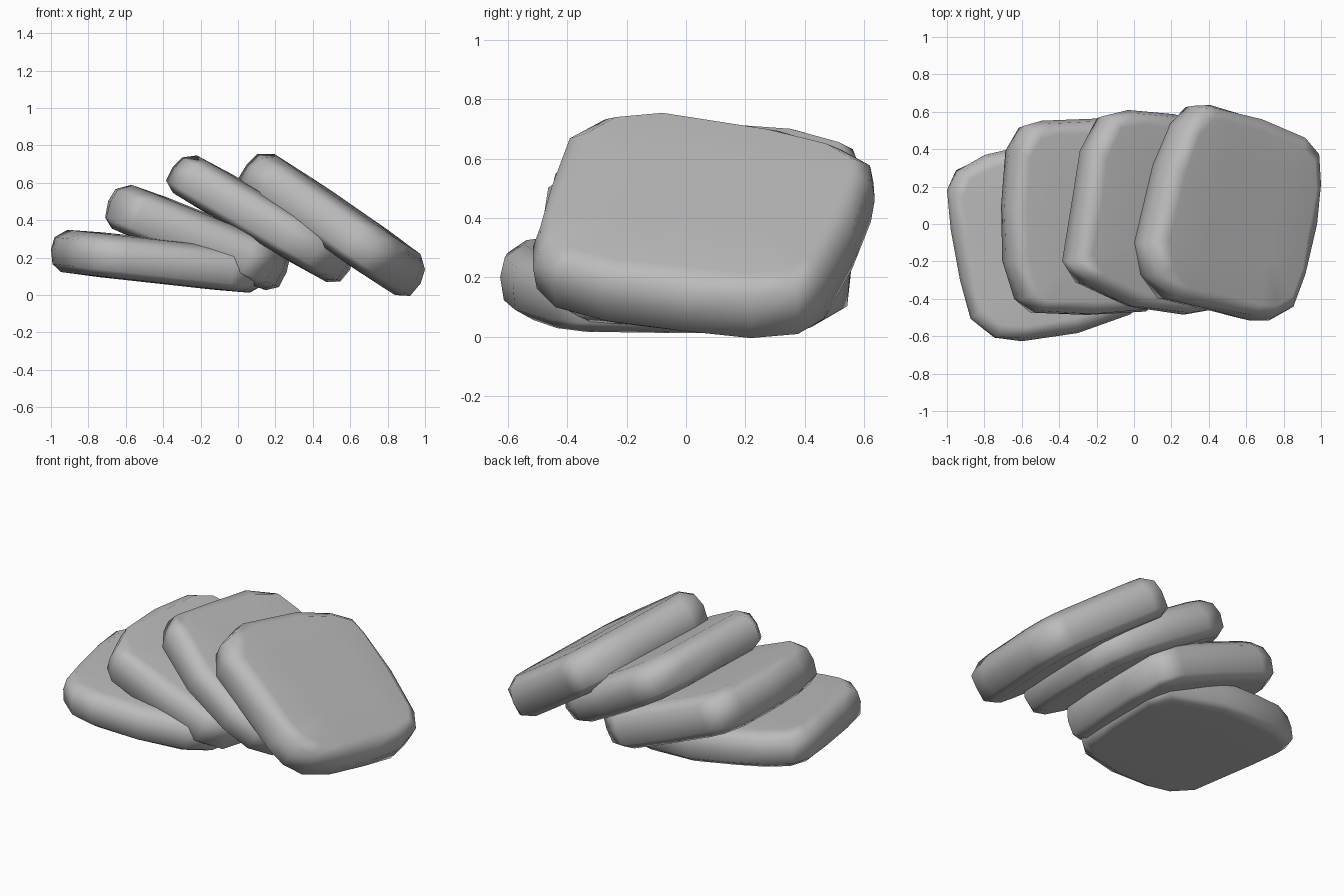
import bpy
import bmesh
import random
from mathutils import Vector

random.seed(4)

cube = bpy.data.objects.get("Cube")
if cube:
    bpy.data.objects.remove(cube, do_unlink=True)

# One plain stone grey
stone = bpy.data.materials.new("stone_grey")
stone.use_nodes = True
grey = (0.5, 0.5, 0.5, 1)
stone.diffuse_color = grey
stone.node_tree.nodes["Principled BSDF"].inputs["Base Color"].default_value = grey

# Slab cross-section: (fraction of half thickness, inset from the outline)
SECTION = [(-1.0, 0.30), (-0.96, 0.07), (-0.65, 0.01), (0.0, 0.0),
           (0.55, 0.015), (0.94, 0.08), (1.0, 0.30)]


def make_slab(name, outline, height, slope_x, slope_y, half):
    """Rounded slab lying on the plane z = height + slope_x*x + slope_y*y."""
    normal = Vector((-slope_x, -slope_y, 1)).normalized()
    centre = sum((Vector(p) for p in outline), Vector((0, 0))) / len(outline)
    width = max(p[0] for p in outline) - min(p[0] for p in outline)
    # Narrow the plan so the tilted rim still fits the plan outline
    squeeze = 1 - 0.7 * half * normal.x / width

    bm = bmesh.new()
    rings = []
    for level, inset in SECTION:
        ring = []
        for p in outline:
            d = Vector(p) - centre
            d *= 1 - inset / d.length
            x, y = centre.x + d.x * squeeze, centre.y + d.y
            base = Vector((x, y, height + slope_x * x + slope_y * y))
            chip = random.uniform(-0.007, 0.007) if abs(level) < 0.9 else 0
            outward = Vector((d.x, d.y, slope_x * d.x + slope_y * d.y)).normalized()
            ring.append(bm.verts.new(base + normal * half * level + outward * chip))
        rings.append(ring)

    count = len(outline)
    for low, high in zip(rings, rings[1:]):
        for i in range(count):
            j = (i + 1) % count
            bm.faces.new((low[i], low[j], high[j], high[i]))
    bm.faces.new(rings[-1])
    bm.faces.new(list(reversed(rings[0])))
    bmesh.ops.recalc_face_normals(bm, faces=bm.faces)
    for face in bm.faces:
        face.smooth = True

    mesh = bpy.data.meshes.new(name)
    bm.to_mesh(mesh)
    bm.free()
    mesh.materials.append(stone)
    slab = bpy.data.objects.new(name, mesh)
    bpy.context.collection.objects.link(slab)
    weighted = slab.modifiers.new("even_shading", 'WEIGHTED_NORMAL')
    weighted.weight = 70


# Lowest slab, almost flat
make_slab("bottom_slab", [
    (-1, .18), (-.98, -.03), (-.93, -.3), (-.88, -.51), (-.75, -.61), (-.6, -.625),
    (-.3, -.58), (-.02, -.48), (.1, -.37), (.14, -.1), (.14, .26), (.07, .39),
    (-.3, .46), (-.6, .42), (-.8, .37), (-.95, .29)],
    .135, -.11, 0, .12)

# Second slab, leaning on the first
make_slab("lower_middle_slab", [
    (-.71, .1), (-.695, -.2), (-.63, -.41), (-.54, -.48), (-.25, -.49), (.07, -.465),
    (.2, -.37), (.26, -.1), (.28, .2), (.26, .46), (.12, .55),
    (-.2, .57), (-.5, .55), (-.6, .52), (-.68, .4)],
    .225, -.4, 0, .135)

# Third slab, steeper
make_slab("upper_middle_slab", [
    (-.37, -.2), (-.3, -.32), (-.02, -.45), (.27, -.485), (.44, -.46), (.54, -.35),
    (.6, -.1), (.62, .2), (.58, .4), (.45, .51), (.22, .58),
    (-.04, .61), (-.18, .58), (-.28, .4), (-.33, .1)],
    .483, -.58, 0, .125)

# Top slab, the steepest
make_slab("top_slab", [
    (.02, -.1), (.05, -.28), (.15, -.4), (.4, -.46), (.62, -.51), (.73, -.51),
    (.83, -.45), (.91, -.28), (.97, 0), (1, .22), (.98, .38), (.9, .47),
    (.65, .57), (.4, .63), (.31, .63), (.22, .54), (.12, .32)],
    .735, -.69, .01, .135)
